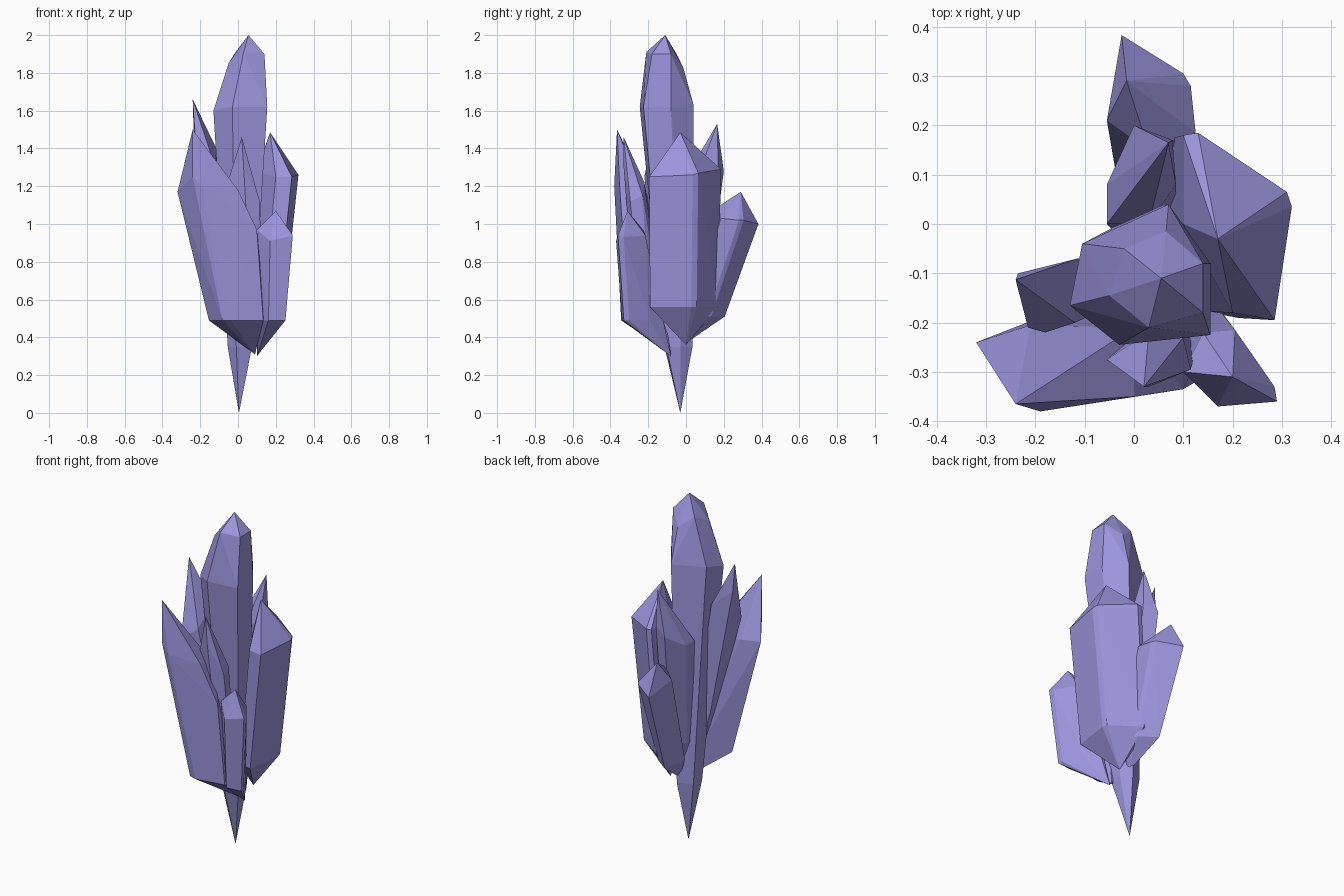
import bpy, bmesh
from mathutils import Vector

mat = bpy.data.materials.new("violet_crystal")
mat.diffuse_color = (0.33, 0.30, 0.72, 1)


def crystal(name, tip, shoulder, base, scale, foot, extra=()):
    """Faceted shard: tip, shoulder ring, the same ring scaled at the base, and foot."""
    xs, ys, _ = zip(*shoulder)
    cx, cy = (min(xs) + max(xs)) / 2, (min(ys) + max(ys)) / 2
    bx, by, bz = base
    sx, sy = scale
    ring = [(bx + (x - cx) * sx, by + (y - cy) * sy, bz) for x, y, z in shoulder]
    bm = bmesh.new()
    for p in [tip, foot, *shoulder, *ring, *extra]:
        bm.verts.new(Vector(p))
    res = bmesh.ops.convex_hull(bm, input=bm.verts[:])
    loose = [v for v in bm.verts if not v.link_faces]
    bmesh.ops.delete(bm, geom=loose, context='VERTS')
    bmesh.ops.recalc_face_normals(bm, faces=bm.faces[:])
    mesh = bpy.data.meshes.new(name)
    bm.to_mesh(mesh)
    bm.free()
    mesh.materials.append(mat)
    ob = bpy.data.objects.new(name, mesh)
    bpy.context.collection.objects.link(ob)


# tall central shard with an extra crown ring
crystal("main_crystal", (0.055, -0.11, 2.0),
        [(-0.13, -0.165, 1.6), (-0.03, -0.245, 1.62), (0.155, -0.225, 1.62),
         (0.155, -0.08, 1.62), (0.07, 0.04, 1.63), (-0.105, -0.04, 1.63)],
        (0.01, -0.04, 0.35), (0.45, 0.52), (0.005, -0.03, 0.0),
        [(-0.05, -0.145, 1.85), (0.03, -0.21, 1.91), (0.14, -0.18, 1.90),
         (0.14, -0.08, 1.90), (0.065, -0.015, 1.83), (-0.02, -0.05, 1.90)])

# broad shard leaning to the front left
crystal("front_left_crystal", (-0.24, -0.365, 1.5),
        [(-0.32, -0.24, 1.17), (-0.24, -0.365, 1.25), (-0.19, -0.38, 1.2),
         (0.0, -0.35, 1.18), (0.0, -0.21, 1.12), (-0.21, -0.205, 1.17)],
        (-0.01, -0.26, 0.49), (0.9, 0.95), (0.09, -0.08, 0.31),
        [(0.1, -0.335, 0.97), (0.14, -0.25, 0.54)])

# broad shard on the right
crystal("right_crystal", (0.17, -0.03, 1.485),
        [(0.31, 0.065, 1.27), (0.32, 0.035, 1.26), (0.285, -0.195, 1.25),
         (0.2, -0.18, 1.25), (0.1, 0.0, 1.28), (0.1, 0.18, 1.29), (0.13, 0.185, 1.29)],
        (0.145, -0.01, 0.56), (0.9, 0.95), (0.1, 0.0, 0.36))

# short shard at the front right
crystal("front_right_crystal", (0.2, -0.31, 1.07),
        [(0.1, -0.30, 0.97), (0.17, -0.37, 0.91), (0.29, -0.36, 0.94),
         (0.285, -0.33, 0.93), (0.205, -0.215, 0.94), (0.14, -0.22, 0.96)],
        (0.18, -0.265, 0.49), (0.75, 0.95), (0.1, -0.08, 0.3))

# shard leaning backwards
crystal("back_crystal", (-0.015, 0.29, 1.17),
        [(-0.025, 0.383, 1.0), (0.1, 0.305, 1.02), (0.115, 0.28, 1.02),
         (0.125, 0.185, 1.03), (0.03, 0.15, 1.08), (-0.055, 0.21, 1.05)],
        (0.04, 0.1, 0.51), (0.75, 0.9), (0.04, 0.0, 0.37))

# slim shard just behind the centre
crystal("inner_back_crystal", (0.07, 0.165, 1.53),
        [(0.0, 0.2, 1.28), (0.078, 0.17, 1.32), (0.085, 0.08, 1.3),
         (0.03, 0.0, 1.25), (-0.055, 0.0, 1.2), (-0.055, 0.08, 1.2)],
        (0.03, 0.04, 0.6), (0.8, 0.7), (0.03, 0.0, 0.4))

# thin splinter at the left
crystal("left_splinter", (-0.24, -0.113, 1.66),
        [(-0.235, -0.1, 1.5), (-0.215, -0.21, 1.3), (-0.18, -0.22, 1.25),
         (-0.12, -0.2, 1.3), (-0.115, -0.07, 1.4)],
        (-0.06, -0.12, 0.75), (0.6, 0.7), (0.0, -0.08, 0.4))

# thin splinter at the front
crystal("front_splinter", (0.02, -0.33, 1.46),
        [(-0.055, -0.275, 1.22), (0.03, -0.33, 1.3), (0.115, -0.295, 1.12),
         (0.1, -0.23, 1.15), (0.03, -0.22, 1.22)],
        (0.07, -0.23, 0.6), (0.7, 0.8), (0.06, -0.1, 0.36))
